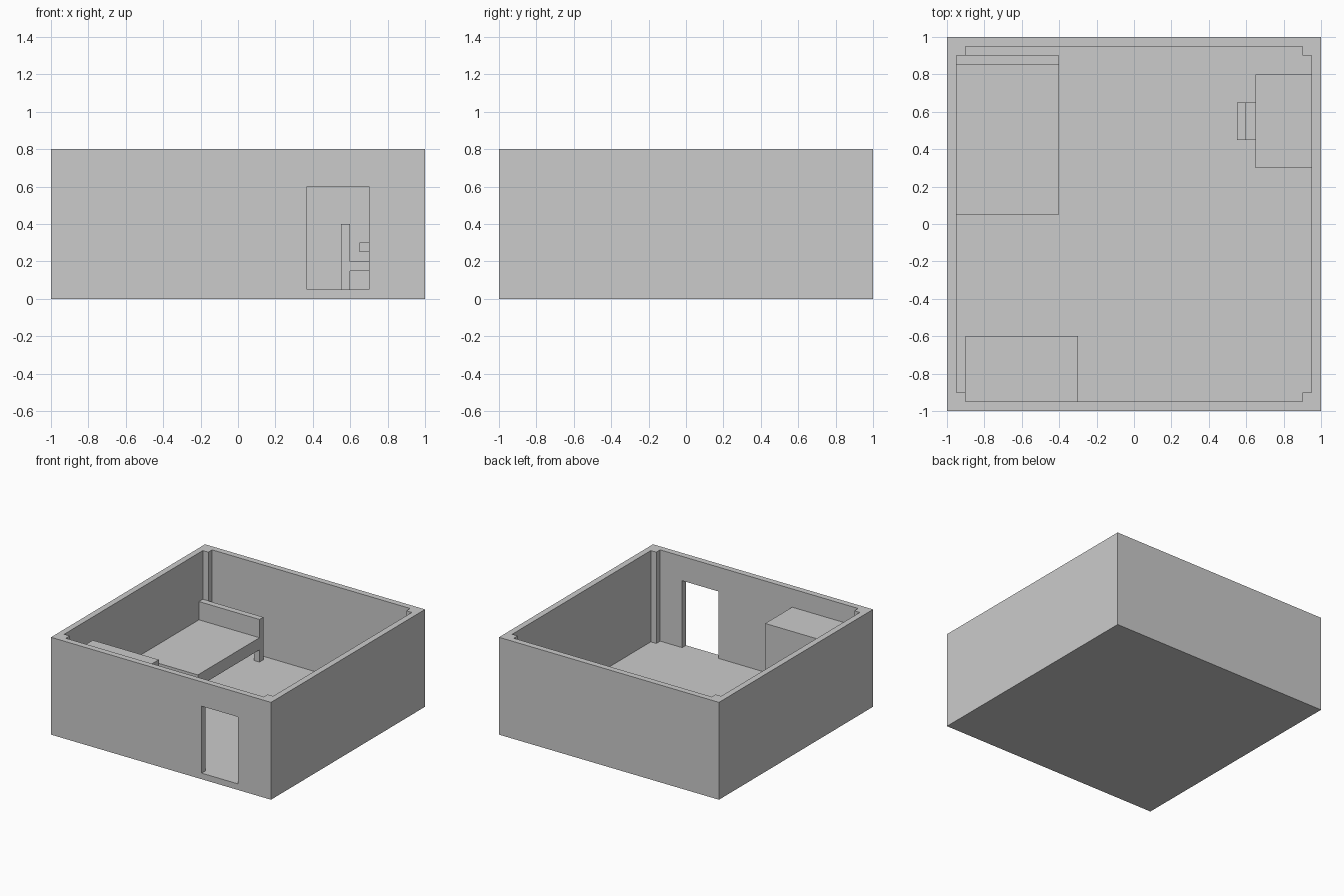
import bpy, bmesh

if "Cube" in bpy.data.objects:
    bpy.data.objects.remove(bpy.data.objects["Cube"])

FLOOR = 0.05
T = 0.05  # wall, post and leg thickness


def prism(name, outline, z0, z1):
    """Extrude a flat outline from z0 to z1."""
    bm = bmesh.new()
    base = bm.faces.new([bm.verts.new((x, y, z0)) for x, y in outline])
    ext = bmesh.ops.extrude_face_region(bm, geom=[base])
    top = [v for v in ext["geom"] if isinstance(v, bmesh.types.BMVert)]
    bmesh.ops.translate(bm, verts=top, vec=(0, 0, z1 - z0))
    bmesh.ops.recalc_face_normals(bm, faces=bm.faces[:])
    mesh = bpy.data.meshes.new(name)
    bm.to_mesh(mesh)
    bm.free()
    ob = bpy.data.objects.new(name, mesh)
    bpy.context.collection.objects.link(ob)
    return ob


def box(name, x0, x1, y0, y1, z0, z1):
    return prism(name, [(x0, y0), (x1, y0), (x1, y1), (x0, y1)], z0, z1)


def cut(target, cutter):
    mod = target.modifiers.new(cutter.name, 'BOOLEAN')
    mod.operation = 'DIFFERENCE'
    mod.solver = 'EXACT'
    mod.object = cutter
    cutter.hide_render = True
    cutter.hide_set(True)


def legs(name, x0, x1, y0, y1, z1):
    for i, x in enumerate((x0, x1 - T)):
        for j, y in enumerate((y0, y1 - T)):
            box(f"{name}_leg_{2 * i + j + 1}", x, x + T, y, y + T, FLOOR, z1)


# Room shell: hollow interior leaves a square post in each corner
room = box("room_shell", -1, 1, -1, 1, 0, 0.8)
a, b = 0.95, 0.9
corner = [(a, b), (b, b), (b, a)]
outline = []
for sx, sy in ((1, 1), (-1, 1), (-1, -1), (1, -1)):
    pts = [(x * sx, y * sy) for x, y in corner]
    outline += pts if sx * sy > 0 else pts[::-1]
cut(room, prism("interior_cutter", outline, FLOOR, 1.0))

# Doorway in the front wall
cut(room, box("door_cutter", 0.37, 0.70, -1.1, -0.92, FLOOR, 0.6))

# Bed
box("bed_base", -0.95, -0.4, 0.05, 0.85, 0.15, 0.25)
box("bed_headboard", -0.95, -0.4, 0.85, 0.9, 0.15, 0.4)
legs("bed", -0.95, -0.4, 0.05, 0.9, 0.15)

# Cabinet against the front wall
box("cabinet", -0.9, -0.3, -0.95, -0.6, FLOOR, 0.65)

# Wall-mounted desk
box("desk_top", 0.65, 0.95, 0.3, 0.8, 0.25, 0.3)

# Chair tucked under the desk
box("chair_seat", 0.6, 0.75, 0.45, 0.65, 0.15, 0.2)
box("chair_back", 0.55, 0.6, 0.45, 0.65, 0.15, 0.4)
legs("chair", 0.55, 0.75, 0.45, 0.65, 0.15)
